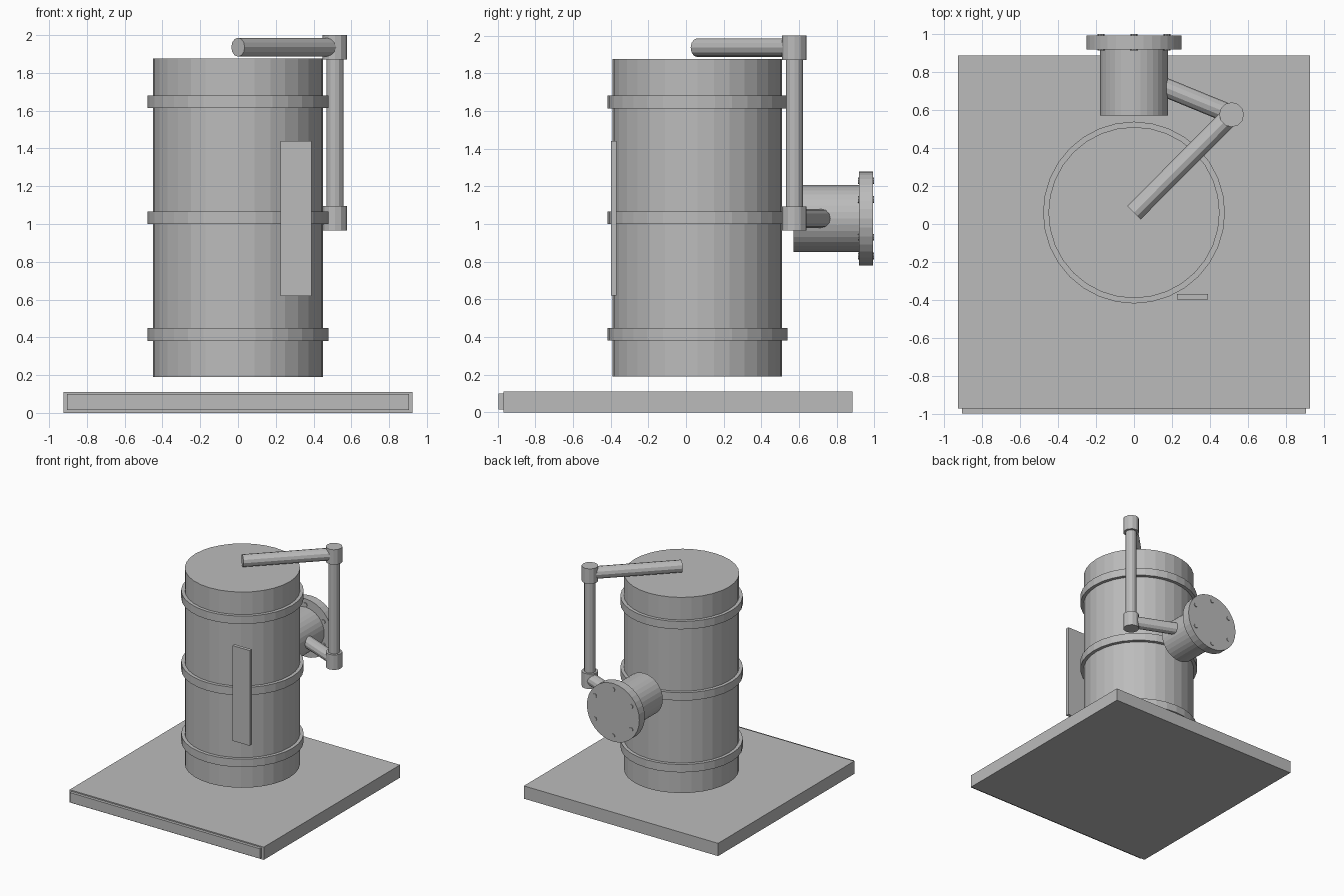
import bpy
from math import cos, sin, pi
from mathutils import Vector

cube = bpy.data.objects.get("Cube")
if cube:
    bpy.data.objects.remove(cube, do_unlink=True)

GREY = (0.5, 0.5, 0.5, 1)
steel = bpy.data.materials.new("plain_grey")
steel.use_nodes = True
steel.diffuse_color = GREY
steel.node_tree.nodes["Principled BSDF"].inputs["Base Color"].default_value = GREY


def finish(name):
    ob = bpy.context.object
    ob.name = name
    ob.data.materials.append(steel)
    return ob


def box(name, low, high):
    low, high = Vector(low), Vector(high)
    bpy.ops.mesh.primitive_cube_add(size=1, location=(low + high) / 2)
    bpy.context.object.scale = high - low
    return finish(name)


def rod(name, start, end, radius, sides=12):
    """Cylinder running from start to end."""
    start, end = Vector(start), Vector(end)
    axis = end - start
    bpy.ops.mesh.primitive_cylinder_add(
        vertices=sides, radius=radius, depth=axis.length, location=(start + end) / 2,
        rotation=axis.to_track_quat('Z', 'Y').to_euler())
    return finish(name)


# Base slab with a thin front trim
box("base_slab", (-0.925, -0.97, 0), (0.925, 0.885, 0.11))
box("base_front_trim", (-0.905, -0.995, 0.015), (0.905, -0.97, 0.1))

# Drum with three hoops
CY = 0.06
rod("drum", (0, CY, 0.19), (0, CY, 1.875), 0.45, 32)
for place, z in (("lower", 0.415), ("middle", 1.033), ("upper", 1.647)):
    rod(place + "_hoop", (0, CY, z - 0.034), (0, CY, z + 0.034), 0.478, 32)

# Flat plate on the front of the drum
box("front_plate", (0.225, -0.397, 0.62), (0.39, -0.368, 1.44))

# Pipe run from the lid down to the rear nozzle
PX, PY, NZ, TOP = 0.513, 0.575, 1.03, 1.936
rod("lid_pipe", (0, CY, TOP), (PX, PY, TOP), 0.05)
rod("down_pipe", (PX, PY, NZ), (PX, PY, TOP), 0.045)
rod("nozzle_pipe", (0.03, 0.773, NZ), (PX, PY, NZ), 0.05)
for place, z in (("lower", NZ), ("upper", TOP)):
    rod(place + "_elbow", (PX, PY, z - 0.065), (PX, PY, z + 0.064), 0.065)

# Rear nozzle, flange and ring of bolts
rod("nozzle", (0, 0.57, NZ), (0, 0.99, NZ), 0.178, 32)
rod("flange", (0, 0.918, NZ), (0, 0.992, NZ), 0.25, 32)
for i in range(6):
    a = pi / 6 + i * pi / 3
    x, z = 0.2 * cos(a), NZ + 0.2 * sin(a)
    rod("flange_bolt", (x, 0.912, z), (x, 0.998, z), 0.018, 8)
